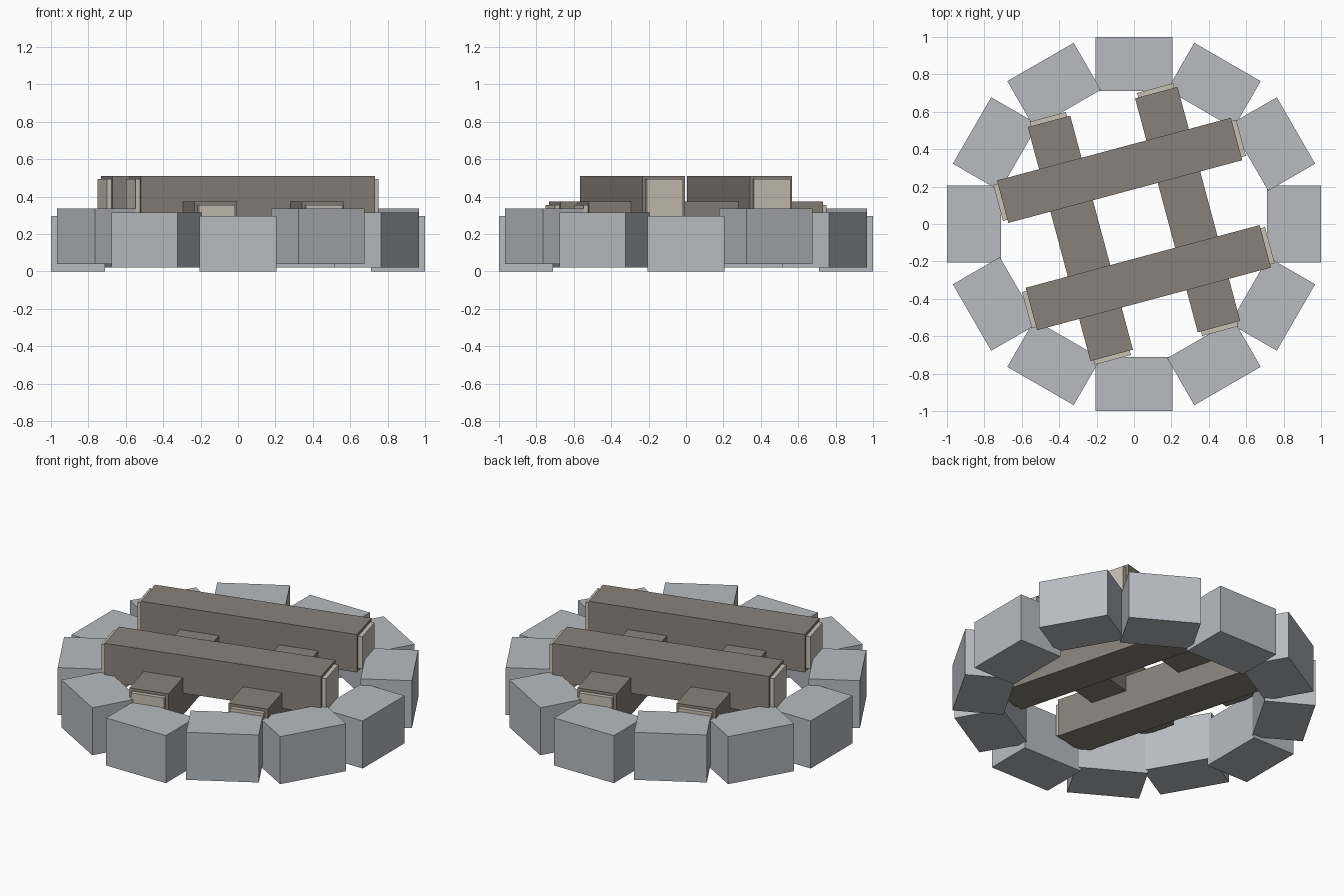
import bpy
from math import radians
from mathutils import Matrix, Vector

default = bpy.data.objects.get("Cube")
if default:
    bpy.data.objects.remove(default, do_unlink=True)


def make_material(name, rgb):
    mat = bpy.data.materials.new(name)
    mat.use_nodes = True
    mat.diffuse_color = (*rgb, 1)
    bsdf = next(n for n in mat.node_tree.nodes if n.type == 'BSDF_PRINCIPLED')
    bsdf.inputs["Base Color"].default_value = (*rgb, 1)
    bsdf.inputs["Roughness"].default_value = 0.9
    return mat


STONE = make_material("stone grey", (0.48, 0.50, 0.53))
BARK = make_material("bark brown", (0.25, 0.222, 0.195))
CUT_WOOD = make_material("cut wood cream", (0.58, 0.53, 0.45))


def box(name, size, centre, angle, mat):
    """Box placed at centre, then swung about the z axis by angle."""
    bpy.ops.mesh.primitive_cube_add(size=1)
    obj = bpy.context.object
    obj.name = name
    obj.data.transform(Matrix.Rotation(angle, 4, 'Z')
                       @ Matrix.Translation(Vector(centre))
                       @ Matrix.Diagonal((*size, 1)))
    obj.data.materials.append(mat)
    return obj


# Ring of twelve stones, set at three repeating heights
STONE_SIZE = (0.29, 0.41, 0.295)
LIFTS = (0.0, 0.04, 0.02)
for i in range(12):
    z = STONE_SIZE[2] / 2 + LIFTS[i % 3]
    box(f"ring_stone_{i + 1}", STONE_SIZE, (1 - STONE_SIZE[0] / 2, 0, z),
        radians(30 * i), STONE)

# Two crossed layers of logs, each log with a paler cut face at both ends
LENGTH, THICK, CAP, OVERHANG, SPREAD = 1.295, 0.235, 0.2, 0.025, 0.297
for layer, turn, top in (("upper", 15, 0.51), ("lower", 105, 0.372)):
    z = top - THICK / 2
    for n, side in enumerate((-1, 1), 1):
        y = side * SPREAD
        box(f"{layer}_log_{n}", (LENGTH, THICK, THICK), (0, y, z),
            radians(turn), BARK)
        for m, end in enumerate((-1, 1), 1):
            x = end * (LENGTH + OVERHANG) / 2
            box(f"{layer}_log_{n}_cut_end_{m}", (OVERHANG, CAP, CAP),
                (x, y, z), radians(turn), CUT_WOOD)
